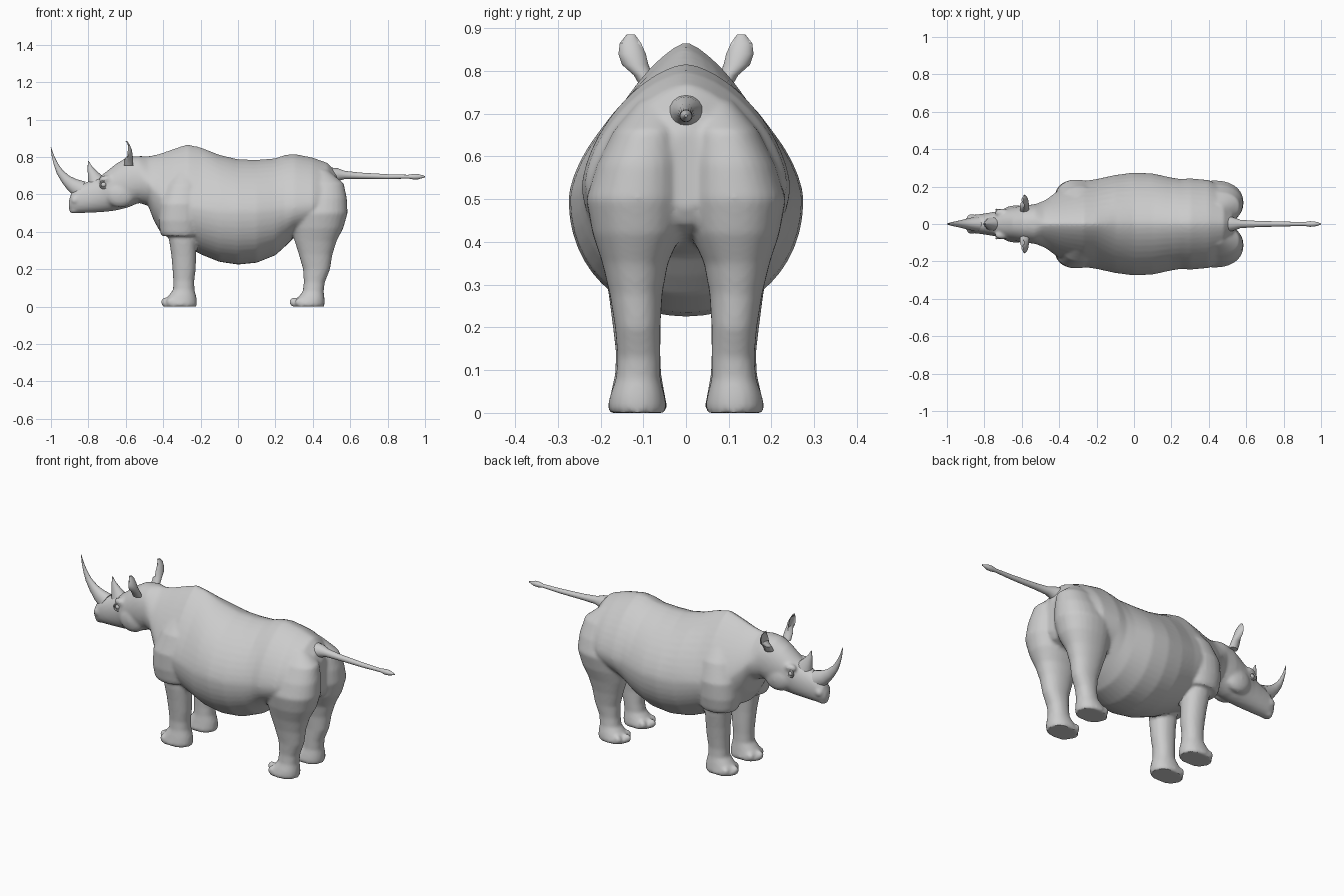
import bpy, bmesh, math
from mathutils import Vector

Y = Vector((0, 1, 0))


def loft(name, rings, n=28):
    """Skin closed rings; each ring is (centre, u, v_up, v_down, power_up, power_down)."""
    bm = bmesh.new()
    loops = []
    for c, u, vu, vd, pu, pd in rings:
        loop = []
        for i in range(n):
            a = 2 * math.pi * i / n
            ca, sa = math.cos(a), math.sin(a)
            p = pu if sa >= 0 else pd
            k = math.copysign(abs(ca) ** (2 / p), ca)
            s = abs(sa) ** (2 / p)
            loop.append(bm.verts.new(Vector(c) + u * k + (vu if sa >= 0 else -vd) * s))
        loops.append(loop)
    for a, b in zip(loops, loops[1:]):
        for i in range(n):
            j = (i + 1) % n
            bm.faces.new((a[i], a[j], b[j], b[i]))
    bm.faces.new(loops[0])
    bm.faces.new(loops[-1])
    bmesh.ops.recalc_face_normals(bm, faces=bm.faces)
    me = bpy.data.meshes.new(name)
    bm.to_mesh(me)
    bm.free()
    ob = bpy.data.objects.new(name, me)
    bpy.context.collection.objects.link(ob)
    return ob


def column(name, rows, side, power=2.2):
    """Upright loft from rows (z, x, y, half_x, half_y)."""
    return loft(name, [((x, y * side, z), Vector((hx, 0, 0)), Y * hy, Y * hy, power, power)
                       for z, x, y, hx, hy in rows])


def tube(name, pts, flat=1.0):
    """Round tapered loft along points (x, z, radius) in the y = 0 plane."""
    rings = []
    for i, (x, z, r) in enumerate(pts):
        a, b = pts[max(i - 1, 0)], pts[min(i + 1, len(pts) - 1)]
        t = Vector((b[0] - a[0], 0, b[1] - a[1])).normalized()
        v = t.cross(Y) * r
        rings.append(((x, 0, z), Y * r * flat, v, v, 2, 2))
    return loft(name, rings, 16)


def ball(name, loc, scale):
    bpy.ops.mesh.primitive_uv_sphere_add(segments=16, ring_count=10, radius=1, location=loc)
    ob = bpy.context.object
    ob.name = name
    ob.scale = scale
    return ob


def select(obs):
    bpy.ops.object.select_all(action='DESELECT')
    for o in obs:
        o.select_set(True)
    bpy.context.view_layer.objects.active = obs[0]


# Head, neck and barrel: (x, widest z, half width, top z, bottom z)
head = [(-.905, .545, .02, .565, .525), (-.89, .56, .038, .61, .51), (-.86, .57, .048, .645, .50),
        (-.80, .58, .056, .67, .502), (-.74, .60, .066, .695, .505), (-.70, .63, .078, .725, .508),
        (-.65, .64, .088, .765, .515), (-.59, .66, .10, .80, .53), (-.53, .67, .105, .805, .555)]
shoulder = [(-.48, .66, .125, .805, .54), (-.45, .62, .145, .81, .46), (-.41, .58, .175, .82, .39),
            (-.35, .55, .205, .842, .36), (-.27, .53, .23, .868, .32), (-.2, .52, .24, .852, .28)]
barrel = [(-.1, .5, .262, .812, .24), (0, .5, .275, .788, .225), (.1, .5, .27, .785, .235),
          (.2, .51, .248, .793, .275), (.25, .52, .24, .811, .32), (.3, .53, .244, .817, .37),
          (.4, .54, .235, .797, .40), (.48, .55, .195, .768, .42), (.525, .56, .12, .72, .44),
          (.545, .57, .05, .66, .48)]
rings = []
for part, p in ((head, 2.1), (shoulder, 1.4), (barrel, 1.6)):
    for x, m, w, top, bot in part:
        rings.append(((x, 0, m), Y * w, Vector((0, 0, top - m)), Vector((0, 0, m - bot)), p, 2.1))
body = loft("body", rings, 48)
skin = [body]

# Limb profiles: (z, x, y, half x, half y)
hind = [(.73, .43, .07, .05, .04), (.66, .45, .09, .115, .08), (.58, .44, .105, .142, .105),
        (.5, .43, .115, .156, .119), (.42, .425, .115, .138, .104), (.35, .415, .119, .112, .077),
        (.28, .415, .117, .09, .062), (.2, .42, .113, .072, .053), (.13, .408, .11, .056, .05),
        (.08, .402, .112, .056, .052), (.04, .388, .114, .075, .064), (.015, .377, .114, .086, .069),
        (0, .377, .114, .083, .066)]
fore = [(.45, -.31, .13, .08, .07), (.34, -.295, .125, .071, .066), (.27, -.29, .12, .066, .06),
        (.2, -.288, .115, .062, .056), (.14, -.29, .112, .056, .052), (.09, -.29, .112, .057, .054),
        (.05, -.30, .113, .078, .062), (.015, -.31, .113, .091, .069), (0, -.31, .113, .088, .066)]
sleeve = [(.74, -.28, .09, .05, .04), (.65, -.29, .115, .095, .085), (.55, -.305, .135, .115, .102),
          (.46, -.31, .137, .115, .1), (.40, -.31, .135, .107, .092), (.378, -.308, .133, .1, .086)]

for s in (1, -1):
    skin.append(column("hind_leg", hind, s))
    skin.append(column("foreleg", fore, s))
    skin.append(column("shoulder_fold", sleeve, s))
    # Three toes on each foot
    for fx in (.375, -.312):
        for a in (-52, 0, 52):
            t = math.radians(a)
            skin.append(ball("toe", (fx - .078 * math.cos(t), s * .113 + .055 * math.sin(t), .024),
                             (.023, .02, .024)))
    # Nostril, cheek and brow bulges
    skin.append(ball("nostril", (-.872, s * .036, .57), (.022, .018, .02)))
    skin.append(ball("cheek", (-.63, s * .06, .6), (.08, .04, .07)))
    skin.append(ball("brow", (-.705, s * .06, .68), (.04, .022, .022)))
skin.append(ball("lower_lip", (-.875, 0, .512), (.028, .03, .014)))

# Fuse the skin into one surface
select(skin)
bpy.ops.object.join()
body = bpy.context.object
rm = body.modifiers.new("fuse", 'REMESH')
rm.mode = 'VOXEL'
rm.voxel_size = .009
sm = body.modifiers.new("soften", 'SMOOTH')
sm.factor, sm.iterations = .5, 4
for m in ("fuse", "soften"):
    bpy.ops.object.modifier_apply(modifier=m)
finish = [body]

# Horns and tail
finish.append(tube("front_horn", [(-.84, .625, .05), (-.885, .65, .038), (-.92, .68, .027), (-.953, .72, .018),
                                  (-.973, .76, .012), (-.988, .80, .007), (-1, .85, .0015)], .8))
finish.append(tube("rear_horn", [(-.76, .675, .045), (-.778, .712, .027), (-.792, .745, .013),
                                 (-.80, .778, .002)], .8))
finish.append(tube("tail", [(.50, .70, .045), (.535, .706, .034), (.57, .704, .022), (.65, .70, .017),
                            (.8, .695, .013), (.91, .695, .010), (.94, .695, .015), (.965, .695, .014),
                            (1, .695, .003)]))

# Cupped ears and eyes
ear = [(.755, -.585, .08, .025, .022), (.79, -.585, .10, .024, .022), (.815, -.59, .119, .026, .031),
       (.84, -.592, .126, .024, .032), (.865, -.595, .13, .016, .025), (.885, -.597, .129, .005, .01)]
for s in (1, -1):
    e = column("ear", ear, s, 2)
    for v in e.data.vertices:
        if v.co.x < -.59 and .8 < v.co.z < .875:
            v.co.x += 1.4 * (-.59 - v.co.x)
    finish.append(e)
    finish.append(ball("eye", (-.718, s * .07, .652), (.014, .011, .013)))
    bpy.ops.mesh.primitive_torus_add(location=(-.718, s * .074, .652), rotation=(math.pi / 2, 0, s * math.radians(-10)),
                                     major_radius=.019, minor_radius=.005, major_segments=20, minor_segments=6)
    bpy.context.object.name = "eyelid"
    finish.append(bpy.context.object)

select(finish)
bpy.ops.object.shade_smooth_by_angle(angle=math.radians(40))
